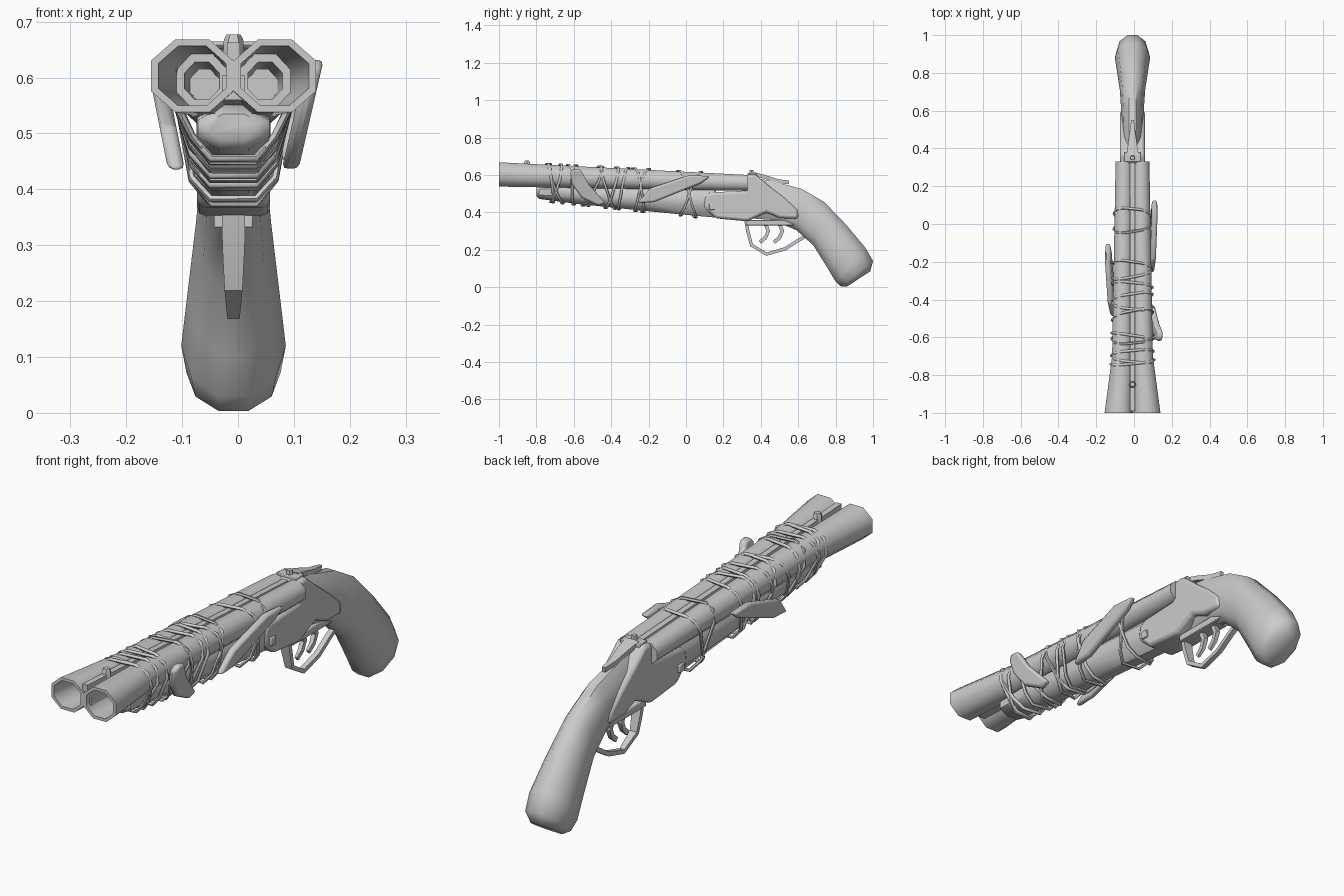
import bpy, bmesh, math
from mathutils import Vector

if "Cube" in bpy.data.objects:
    bpy.data.objects.remove(bpy.data.objects["Cube"])

AXIS = -0.008   # the gun's own centre line

grey = bpy.data.materials.new("plain_grey")
grey.use_nodes = True
grey.diffuse_color = (0.6, 0.6, 0.6, 1)
grey.node_tree.nodes["Principled BSDF"].inputs["Base Color"].default_value = (0.6, 0.6, 0.6, 1)


def finish(obj, angle=50):
    obj.data.materials.clear()
    obj.data.materials.append(grey)
    bpy.ops.object.select_all(action='DESELECT')
    obj.select_set(True)
    bpy.context.view_layer.objects.active = obj
    bpy.ops.object.shade_smooth_by_angle(angle=math.radians(angle))
    return obj


def to_object(name, bm, angle=50):
    bmesh.ops.recalc_face_normals(bm, faces=bm.faces)
    mesh = bpy.data.meshes.new(name)
    bm.to_mesh(mesh)
    bm.free()
    obj = bpy.data.objects.new(name, mesh)
    bpy.context.collection.objects.link(obj)
    return finish(obj, angle)


def loft(name, stations, n=8, angle=50):
    """Skin n-sided rings; station = (centre, half-height vector, half width)."""
    bm = bmesh.new()
    rings = []
    for centre, up, hw in stations:
        ring = []
        for i in range(n):
            a = (i + 0.5) * math.tau / n
            k = 1 / math.cos(math.pi / n)
            p = Vector(centre) + Vector(up) * math.cos(a) * k
            p.x += hw * math.sin(a) * k
            ring.append(bm.verts.new(p))
        rings.append(ring)
    for a, b in zip(rings, rings[1:]):
        for i in range(n):
            j = (i + 1) % n
            bm.faces.new((a[i], a[j], b[j], b[i]))
    bm.faces.new(rings[0])
    bm.faces.new(rings[-1])
    return to_object(name, bm, angle)


def spans(rows):
    """Stations from (top y, top z, bottom y, bottom z, half width)."""
    out = []
    for ty, tz, by, bz, hw in rows:
        t, b = Vector((AXIS, ty, tz)), Vector((AXIS, by, bz))
        out.append(((t + b) / 2, (t - b) / 2, hw))
    return out


def strip(name, path, thick, widths):
    """Bent flat bar following a (y, z) path on the centre line."""
    st = []
    for i, (y, z) in enumerate(path):
        a, b = path[max(i - 1, 0)], path[min(i + 1, len(path) - 1)]
        nrm = Vector((0, -(b[1] - a[1]), b[0] - a[0])).normalized()
        st.append(((AXIS, y, z), nrm * thick / 2, widths[min(i, len(widths) - 1)]))
    return loft(name, st, 4, 30)


def plate(name, outline, x, thick, lean=0, bevel=0.01):
    """Side outline (y, z) extruded across x, leaning outwards with height."""
    bm = bmesh.new()
    sides = [[bm.verts.new((x + s * thick / 2 + lean * (z - 0.5), y, z)) for y, z in outline]
             for s in (-1, 1)]
    n = len(outline)
    for i in range(n):
        j = (i + 1) % n
        bm.faces.new((sides[0][i], sides[0][j], sides[1][j], sides[1][i]))
    for s in sides:
        bm.faces.new(s)
    obj = to_object(name, bm, 40)
    mod = obj.modifiers.new("soft_edges", 'BEVEL')
    mod.width, mod.segments, mod.limit_method = bevel, 2, 'ANGLE'
    return obj


def box(name, x, y, z, sx, sy, sz):
    return plate(name, [(y - sy, z - sz), (y + sy, z - sz), (y + sy, z + sz), (y - sy, z + sz)],
                 x, sx * 2, 0, 0.003)


def barrel_centre(y):
    return 0.603 - 0.034 * (y + 1)


def barrel_width(y):
    if y < -0.7:
        return 0.074 - 0.067 * (y + 1)
    return 0.054 - 0.009 * (y + 0.7)


def barrel_height(y):
    return 0.065 - 0.017 * (y + 1)


def forend_bottom(y):
    return 0.385 - 0.105 * y


# Paired flared barrels with hollow muzzles
for side, name in ((1, "left_barrel"), (-1, "right_barrel")):
    st = []
    for y, k in ((0.33, 1), (-0.3, 1), (-0.7, 1), (-1, 1), (-1, 0.82), (-0.74, 0.8),
                 (-0.74, 0.55), (-0.5, 0.5)):
        w = barrel_width(y)
        st.append(((AXIS + side * w, y, barrel_centre(y)), (0, 0, barrel_height(y) * k), w * k))
    loft(name, st, 8, 50)

# Rib, filler below it and front sight
loft("top_rib", [((AXIS, y, barrel_centre(y) + barrel_height(y) - 0.025), (0, 0, 0.02), 0.012)
                 for y in (-0.99, 0.33)], 4, 30)
loft("lower_rib", [((AXIS, y, barrel_centre(y) - 0.02), (0, 0, 0.022), 0.02)
                   for y in (-0.98, 0.33)], 4, 30)
loft("front_sight", [((AXIS, -0.85, z), (0, r, 0), r) for z, r in
                     ((0.63, 0.017), (0.668, 0.015), (0.677, 0.011))], 6)

# Wooden forend under the barrels
loft("forend", spans([(-0.8, 0.535, -0.8, 0.488, 0.045), (-0.785, 0.545, -0.785, 0.472, 0.064),
                      (-0.6, 0.56, -0.6, forend_bottom(-0.6), 0.066),
                      (-0.2, 0.55, -0.2, forend_bottom(-0.2), 0.066),
                      (0.16, 0.54, 0.16, 0.372, 0.06)]), 8)

# Curved pistol grip
loft("grip", spans([(0.33, 0.59, 0.32, 0.37, 0.048), (0.46, 0.568, 0.46, 0.36, 0.052),
                    (0.62, 0.525, 0.59, 0.305, 0.057), (0.74, 0.455, 0.68, 0.225, 0.064),
                    (0.86, 0.33, 0.755, 0.105, 0.078), (0.96, 0.21, 0.80, 0.03, 0.089),
                    (1.0, 0.14, 0.83, 0.003, 0.08), (0.985, 0.085, 0.86, 0.003, 0.055)]), 10)

# Receiver body with side plates, pins and floor
plate("receiver", [(0.09, 0.43), (0.1, 0.49), (0.13, 0.507), (0.31, 0.515), (0.32, 0.6),
                   (0.37, 0.605), (0.44, 0.545), (0.53, 0.475), (0.6, 0.415), (0.6, 0.365),
                   (0.5, 0.37), (0.43, 0.4), (0.33, 0.352), (0.16, 0.368)], AXIS, 0.13, 0, 0.014)
for side, name in ((1, "left_pin"), (-1, "right_pin")):
    box(name, AXIS + side * 0.066, 0.14, 0.43, 0.008, 0.016, 0.016)
box("trigger_floor", AXIS, 0.45, 0.345, 0.035, 0.13, 0.014)
box("breech_block", AXIS, 0.355, 0.595, 0.045, 0.025, 0.016)
loft("rear_sight", [((AXIS, 0.35, z), (0, r, 0), r) for z, r in ((0.59, 0.014), (0.628, 0.01))], 6)
strip("top_lever", [(0.36, 0.605), (0.42, 0.59), (0.49, 0.568), (0.55, 0.56)], 0.02,
      [0.03, 0.024, 0.014, 0.007])

# Trigger guard and two triggers
strip("trigger_guard", [(0.32, 0.36), (0.33, 0.3), (0.35, 0.225), (0.43, 0.177), (0.53, 0.205),
                        (0.6, 0.25), (0.67, 0.29)], 0.018, [0.021, 0.02, 0.016, 0.011])
for i, y in enumerate((0.42, 0.495)):
    strip("trigger_%d" % (i + 1), [(y, 0.35), (y + 0.02, 0.3), (y + 0.005, 0.265), (y - 0.025, 0.24)],
          0.02, [0.012, 0.01, 0.008, 0.005])

# Scrap wood splints tied to the sides
plate("left_front_splint", [(-0.62, 0.615), (-0.6, 0.632), (-0.565, 0.63), (-0.52, 0.55),
                            (-0.43, 0.45), (-0.47, 0.435), (-0.56, 0.48), (-0.61, 0.55)],
      0.108, 0.03, 0.23)
slanted = [(-0.26, 0.45), (-0.19, 0.53), (0.02, 0.6), (0.13, 0.593), (0.08, 0.555), (-0.17, 0.455)]
plate("left_rear_splint", slanted, 0.098, 0.03, 0.12)
plate("right_splint", [(y - 0.23, z - 0.015) for y, z in slanted], -0.123, 0.03, -0.2)


# Cord wraps, each given by where it crosses the top and the bottom
def cord(index, y_top, y_bottom, skew):
    curve = bpy.data.curves.new("cord", 'CURVE')
    curve.dimensions = '3D'
    curve.bevel_depth, curve.bevel_resolution = 0.007, 1
    half = []
    for k, t in ((0.45, 0), (0.85, 0.1), (1.0, 0.3), (0, 0.75), (0, 1)):
        y = y_top + (y_bottom - y_top) * t
        w, h, zc = 2 * barrel_width(y), barrel_height(y), barrel_centre(y)
        if t < 0.5:
            x, z = w * k + 0.004, zc + h * (1.06 if t == 0 else 0.7 if t < 0.2 else -0.25)
        else:
            zb = max(forend_bottom(y), 0.375)
            x, z = (0.074, zb + 0.035) if t < 1 else (0.04, zb - 0.005)
        half.append((x, y, z))
    loop = [(AXIS + x, y + skew * x, z) for x, y, z in half]
    loop += [(AXIS - x, y - skew * x, z) for x, y, z in reversed(half)]
    spline = curve.splines.new('POLY')
    spline.points.add(len(loop) - 1)
    for p, co in zip(spline.points, loop):
        p.co = (*co, 1)
    spline.use_cyclic_u = True
    obj = bpy.data.objects.new("cord_%d" % index, curve)
    bpy.context.collection.objects.link(obj)
    bpy.ops.object.select_all(action='DESELECT')
    obj.select_set(True)
    bpy.context.view_layer.objects.active = obj
    bpy.ops.object.convert(target='MESH')
    finish(bpy.context.view_layer.objects.active, 60)


wraps = [(-0.74, -0.71, 0.1), (-0.73, -0.66, -0.1), (-0.67, -0.72, 0.1), (-0.63, -0.52, 0.1),
         (-0.59, -0.6, -0.15), (-0.46, -0.55, 0.2), (-0.45, -0.38, -0.1), (-0.37, -0.43, 0.15),
         (-0.31, -0.36, -0.1), (-0.28, -0.23, 0.2), (-0.2, -0.27, -0.15), (-0.04, 0.05, 0.15),
         (0.08, -0.03, -0.1)]
for i, w in enumerate(wraps):
    cord(i + 1, *w)
